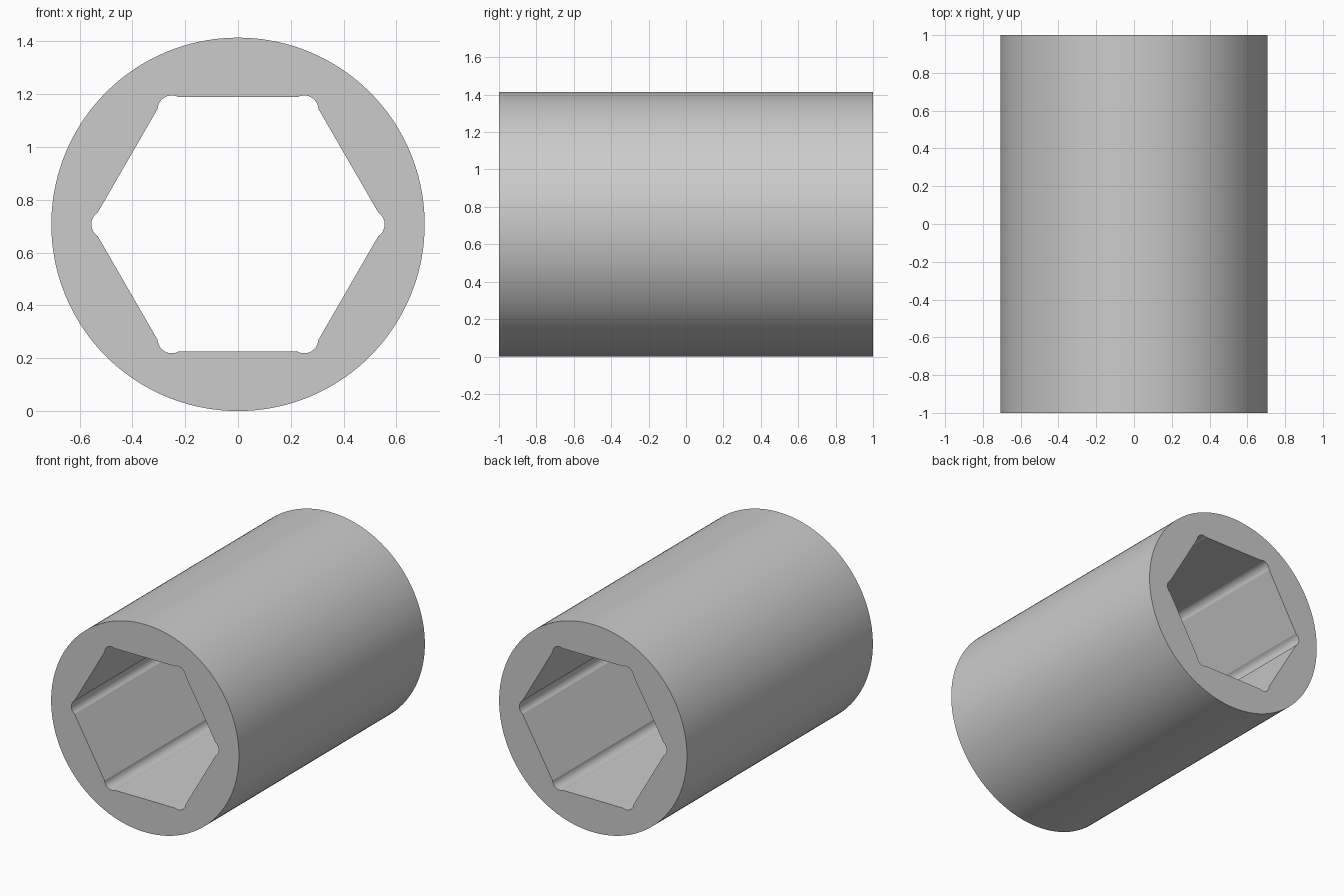
import bpy, bmesh, math

if "Cube" in bpy.data.objects:
    bpy.data.objects.remove(bpy.data.objects["Cube"])

OUTER_R = 0.7072      # outside radius
APOTHEM = 0.4825      # centre to hexagon flat
RELIEF_C = 0.502      # corner relief centre distance
RELIEF_R = 0.0535     # corner relief radius
HALF_LEN = 1.0
OUTER_SEGS, RELIEF_SEGS = 144, 14


def outer_profile():
    return [(OUTER_R * math.cos(2 * math.pi * i / OUTER_SEGS),
             OUTER_R * math.sin(2 * math.pi * i / OUTER_SEGS))
            for i in range(OUTER_SEGS)]


def hex_profile():
    # Hexagon whose corners are replaced by round relief arcs
    wall_dist = APOTHEM - RELIEF_C * math.cos(math.radians(30))
    span = math.radians(30) + math.acos(wall_dist / RELIEF_R)
    points = []
    for k in range(6):
        a = k * math.pi / 3
        for i in range(RELIEF_SEGS + 1):
            b = a - span + 2 * span * i / RELIEF_SEGS
            points.append((RELIEF_C * math.cos(a) + RELIEF_R * math.cos(b),
                           RELIEF_C * math.sin(a) + RELIEF_R * math.sin(b)))
    return points


def add_wall(bm, profile):
    # Sweep a closed profile along y; return its front and back edges
    rings = [[bm.verts.new((x, y, z + OUTER_R)) for x, z in profile]
             for y in (-HALF_LEN, HALF_LEN)]
    front, back = rings
    n = len(profile)
    for i in range(n):
        j = (i + 1) % n
        bm.faces.new((front[i], front[j], back[j], back[i]))
    return [[bm.edges.get((r[i], r[(i + 1) % n])) for i in range(n)] for r in rings]


# Socket sleeve: round outside, hexagonal through-bore
bm = bmesh.new()
outside = add_wall(bm, outer_profile())
bore = add_wall(bm, hex_profile())

# Flat ring at each end
for outer_edges, bore_edges in zip(outside, bore):
    bmesh.ops.triangle_fill(bm, use_beauty=True, edges=outer_edges + bore_edges)
bmesh.ops.recalc_face_normals(bm, faces=bm.faces[:])

mesh = bpy.data.meshes.new("hex_sleeve")
bm.to_mesh(mesh)
bm.free()
sleeve = bpy.data.objects.new("hex_sleeve", mesh)
bpy.context.collection.objects.link(sleeve)

# Plain grey
grey = bpy.data.materials.new("grey")
grey.diffuse_color = (0.6, 0.6, 0.6, 1)
grey.use_nodes = True
grey.node_tree.nodes["Principled BSDF"].inputs["Base Color"].default_value = grey.diffuse_color
mesh.materials.append(grey)

# Smooth curved walls, crisp rims and bore edges
bpy.context.view_layer.objects.active = sleeve
sleeve.select_set(True)
bpy.ops.object.shade_smooth_by_angle(angle=math.radians(20))
